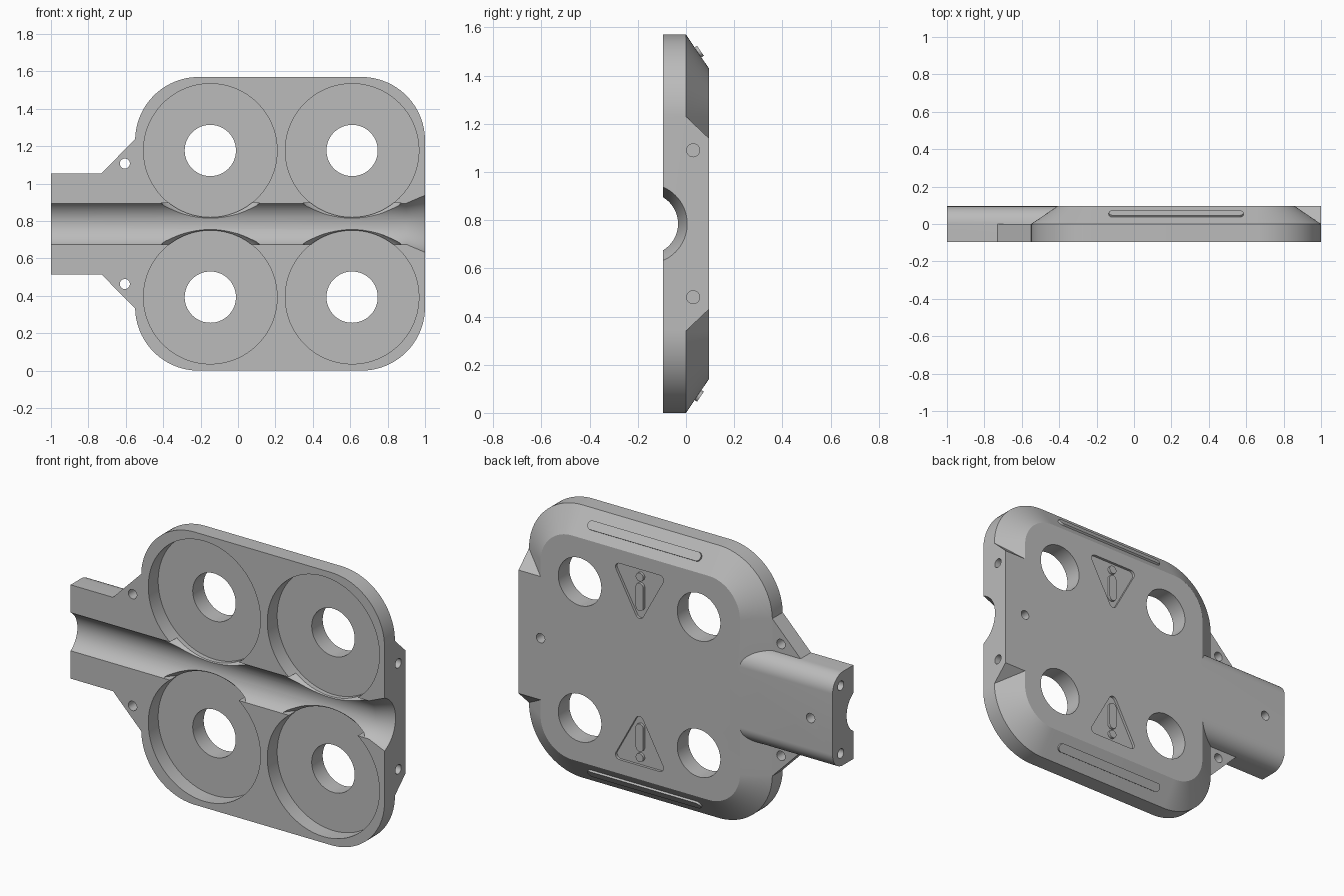
import bpy, bmesh
from math import sin, cos, pi, radians
from mathutils import Vector, Matrix

if "Cube" in bpy.data.objects:
    bpy.data.objects.remove(bpy.data.objects["Cube"])

grey = bpy.data.materials.new("plain grey")
grey.use_nodes = True
grey.diffuse_color = (0.5, 0.5, 0.5, 1)
grey.node_tree.nodes["Principled BSDF"].inputs["Base Color"].default_value = (0.5, 0.5, 0.5, 1)

MID = 0.785            # mirror height
FRONT, BACK = -0.095, 0.095
SPOTS = [(x, MID + s * 0.392) for x in (-0.148, 0.61) for s in (-1, 1)]


def loft(name, rings):
    """Closed solid through rings of equal point count."""
    bm = bmesh.new()
    loops = [[bm.verts.new(p) for p in ring] for ring in rings]
    n = len(loops[0])
    for a, b in zip(loops, loops[1:]):
        for i in range(n):
            bm.faces.new((a[i], a[(i + 1) % n], b[(i + 1) % n], b[i]))
    bm.faces.new(loops[0])
    bm.faces.new(loops[-1])
    bmesh.ops.recalc_face_normals(bm, faces=bm.faces)
    mesh = bpy.data.meshes.new(name)
    bm.to_mesh(mesh)
    bm.free()
    mesh.materials.append(grey)
    obj = bpy.data.objects.new(name, mesh)
    bpy.context.collection.objects.link(obj)
    return obj


def along_y(name, pts, y0, y1):
    return loft(name, [[(x, y, z) for x, z in pts] for y in (y0, y1)])


def along_x(name, pts, x0, x1):
    return loft(name, [[(x, y, z) for y, z in pts] for x in (x0, x1)])


def circle(a, b, r, n=96):
    return [(a + r * cos(2 * pi * i / n), b + r * sin(2 * pi * i / n)) for i in range(n)]


def rounded(corners, r, steps=16):
    """Round every corner of a convex polygon."""
    pts = []
    for i, c in enumerate(corners):
        c = Vector(c)
        u = (Vector(corners[i - 1]) - c).normalized()
        v = (Vector(corners[(i + 1) % len(corners)]) - c).normalized()
        half = u.angle(v) / 2
        centre = c + (u + v).normalized() * r / sin(half)
        start = -(v - u * u.dot(v)).normalized()
        sweep = pi - 2 * half
        pts += [tuple(centre + r * (start * cos(sweep * k / steps) - u * sin(sweep * k / steps)))
                for k in range(steps + 1)]
    return pts


def rect(a0, b0, a1, b1):
    return [(a0, b0), (a1, b0), (a1, b1), (a0, b1)]


def flip(pts):
    return [(a, 2 * MID - b) for a, b in pts]


def combine(target, other, operation):
    mod = target.modifiers.new("combine", "BOOLEAN")
    mod.operation, mod.object, mod.solver = operation, other, "EXACT"
    bpy.context.view_layer.objects.active = target
    bpy.ops.object.modifier_apply(modifier=mod.name)
    bpy.data.objects.remove(other)


# Rounded body with a sloped rim towards the back
def outline(inset):
    return rounded(rect(-0.55 + inset, inset, 1 - inset, 1.57 - inset), 0.34 - inset, 24)


body = loft("coil_housing", [[(x, y, z) for x, z in outline(i)]
                             for i, y in ((0, FRONT), (0, 0), (0.14, BACK))])

# Flat end block, handle with rounded back edges, and gussets
end_block = [(-0.05, 0.34), (0, 0.34), (BACK, 0.43), (BACK, 1.14), (0, 1.23), (-0.05, 1.23)]
combine(body, along_x("end_block", end_block, 0.6, 1), "UNION")
arc = [(BACK - 0.095 + 0.095 * sin(t * pi / 32), 0.61 - 0.095 * cos(t * pi / 32)) for t in range(17)]
handle = [(FRONT, 0.515)] + arc + flip(arc)[::-1] + [(FRONT, 1.055)]
combine(body, along_x("handle", handle, -1, -0.3), "UNION")
gusset = [(-0.73, 1.055), (-0.55, 1.238), (-0.4, 1.238), (-0.4, 0.95), (-0.73, 0.95)]
for pts in (gusset, flip(gusset)):
    combine(body, along_y("gusset", pts, FRONT, 0), "UNION")

# Cable channel with a flared mouth
channel = [(-1.1, 0.128), (0.9, 0.128), (1, 0.166), (1.05, 0.185)]
combine(body, loft("channel", [[(x, y, z) for y, z in circle(-0.161, MID, r, 128)]
                               for x, r in channel]), "DIFFERENCE")

# Round pockets with centre holes, eased where they meet the channel
for x, z in SPOTS:
    combine(body, along_y("pocket", circle(x, z, 0.357, 128), -0.2, -0.005), "DIFFERENCE")
    combine(body, along_y("centre_hole", circle(x, z, 0.137), -0.2, 0.2), "DIFFERENCE")
    ease = loft("ease", [[(a, y, b) for a, b in circle(x, z, r, 128)]
                         for y, r in ((-0.2, 0.39), (-0.075, 0.385), (-0.045, 0.37), (-0.03, 0.355))])
    limit = along_y("limit", rect(x - 0.5, MID - 0.11, x + 0.5, MID + 0.11), -0.3, 0.1)
    combine(ease, limit, "INTERSECT")
    combine(body, ease, "DIFFERENCE")

# Screw and pin holes
for s in (-1, 1):
    combine(body, along_y("gusset_hole", circle(-0.605, MID + s * 0.322, 0.027, 32), -0.2, 0.2), "DIFFERENCE")
    combine(body, along_x("end_hole", circle(0.03, MID + s * 0.305, 0.027, 32), 0.85, 1.1), "DIFFERENCE")
    combine(body, along_x("handle_hole", circle(0.02, MID + s * 0.195, 0.027, 32), -1.1, -0.85), "DIFFERENCE")
    combine(body, along_y("back_hole", circle(s * 0.86, MID, 0.027, 32), 0.02, 0.2), "DIFFERENCE")

# Sunken triangles with raised marks on the back, and grip bars on the slopes
details = []
triangle = rounded([(0.06, 1.35), (0.4, 1.35), (0.23, 1.04)], 0.025, 8)
slot = rounded(rect(0.206, 1.11, 0.254, 1.27), 0.0239, 8)
dot = circle(0.23, 1.305, 0.024, 32)
bar = rounded(rect(-0.36, -0.025, 0.36, 0.025), 0.0249, 8)
for side, turn in (("upper", lambda p: p), ("lower", flip)):
    combine(body, along_y("triangle", turn(triangle), BACK - 0.015, 0.2), "DIFFERENCE")
    details.append(along_y(side + "_mark_slot", turn(slot), BACK - 0.02, BACK))
    details.append(along_y(side + "_mark_dot", turn(dot), BACK - 0.02, BACK))
    sign = 1 if side == "upper" else -1
    down = Vector((0, 0.561, -0.828 * sign))
    out = Vector((0, 0.828, 0.561 * sign))
    base = Vector((0.225, 0.05, MID + sign * (MID - 0.074)))
    details.append(loft(side + "_grip_bar", [[base + Vector((a, 0, 0)) + down * b + out * h
                                              for a, b in bar] for h in (-0.01, 0.012)]))

# Smooth the curves and keep the edges crisp
bpy.ops.object.select_all(action="DESELECT")
for obj in [body] + details:
    obj.select_set(True)
bpy.context.view_layer.objects.active = body
bpy.ops.object.shade_smooth_by_angle(angle=radians(25))
